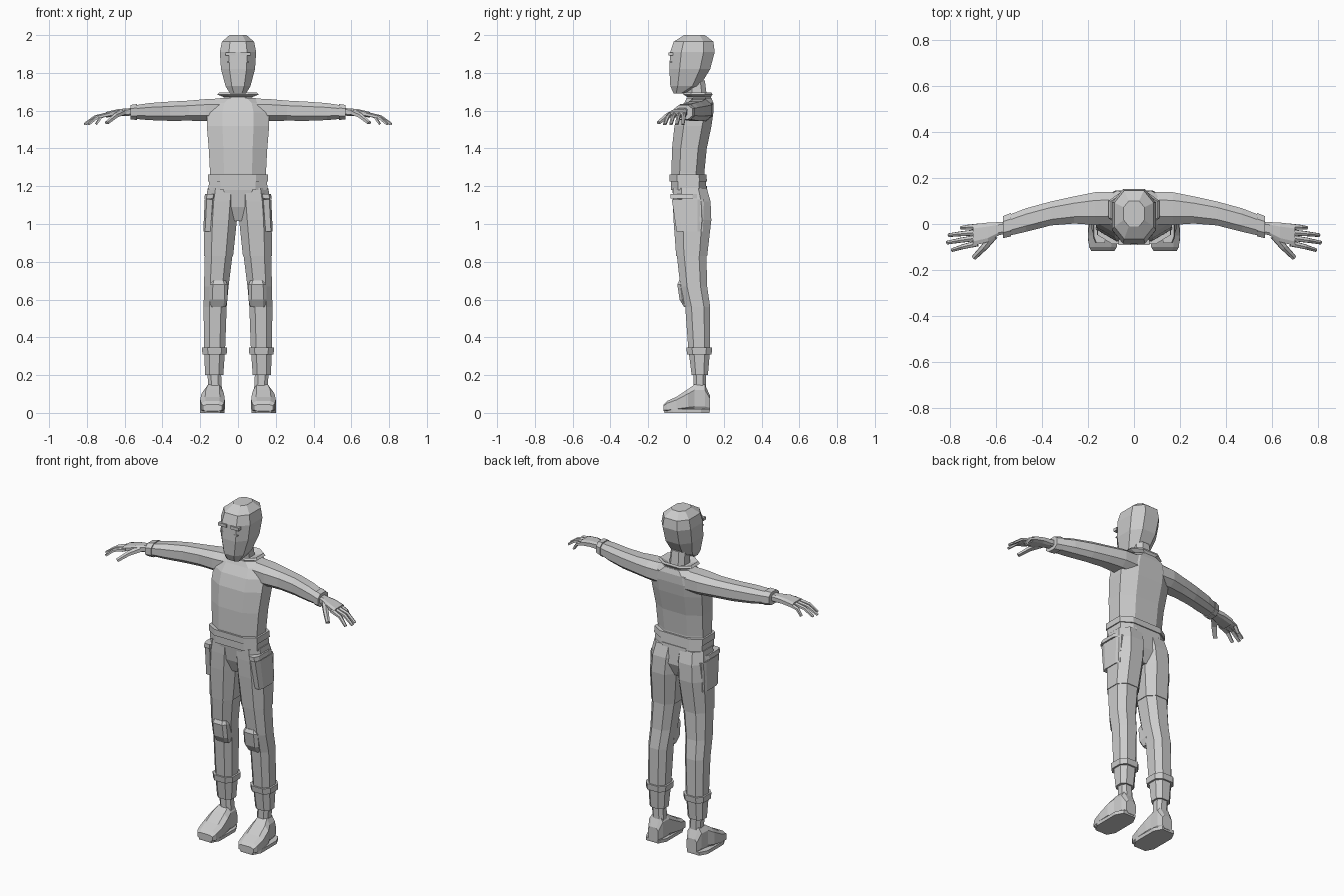
import bpy, bmesh
from mathutils import Matrix, Vector

if "Cube" in bpy.data.objects:
    bpy.data.objects.remove(bpy.data.objects["Cube"])

colour = (0.6, 0.6, 0.6, 1)
grey = bpy.data.materials.new("plain_grey")
grey.use_nodes = True
grey.diffuse_color = colour
grey.node_tree.nodes["Principled BSDF"].inputs["Base Color"].default_value = colour


def finish(name, bm, mirror):
    bmesh.ops.recalc_face_normals(bm, faces=bm.faces)
    mesh = bpy.data.meshes.new(name)
    bm.to_mesh(mesh)
    bm.free()
    mesh.materials.append(grey)
    part = bpy.data.objects.new(name, mesh)
    bpy.context.collection.objects.link(part)
    if mirror:
        modifier = part.modifiers.new("Mirror", "MIRROR")
        modifier.use_mirror_merge = False


def skin(name, rings, mirror):
    """Bridge rings of points into a closed tube."""
    bm = bmesh.new()
    loops = [[bm.verts.new(point) for point in ring] for ring in rings]
    count = len(loops[0])
    for lower, upper in zip(loops, loops[1:]):
        for i in range(count):
            j = (i + 1) % count
            bm.faces.new((lower[i], lower[j], upper[j], upper[i]))
    bm.faces.new(loops[0])
    bm.faces.new(loops[-1])
    finish(name, bm, mirror)


def loft(name, axis, profile, flat=0.5, mirror=False):
    """Loft eight-sided sections: position on the axis, centre, then half sizes."""
    corners = [(1, flat), (flat, 1), (-flat, 1), (-1, flat),
               (-1, -flat), (-flat, -1), (flat, -1), (1, -flat)]
    rings = []
    for place, u, v, half_u, half_v in profile:
        ring = []
        for a, b in corners:
            point = [u + a * half_u, v + b * half_v]
            point.insert("xyz".index(axis), place)
            ring.append(point)
        rings.append(ring)
    skin(name, rings, mirror)


def section_at(profile, place):
    """Interpolate a profile at any position along its axis."""
    for low, high in zip(profile, profile[1:]):
        if low[0] <= place <= high[0]:
            blend = (place - low[0]) / (high[0] - low[0])
            return [a + (b - a) * blend for a, b in zip(low, high)]


def band(name, axis, profile, start, end, grow, flat=0.5, mirror=False):
    """Wrap a slightly larger shell around one stretch of a lofted part."""
    inside = [s for s in profile if start < s[0] < end]
    stretch = [section_at(profile, start), *inside, section_at(profile, end)]
    shell = [(p, u, v, hu + grow, hv + grow) for p, u, v, hu, hv in stretch]
    loft(name, axis, shell, flat, mirror)


def box(name, centre, size):
    bm = bmesh.new()
    bmesh.ops.create_cube(bm, size=1, matrix=Matrix.LocRotScale(Vector(centre), None, Vector(size)))
    finish(name, bm, True)


def finger(name, joints, radius):
    """Tapered finger with a five-sided section through three joints."""
    root, middle, tip = (Vector(joint) for joint in joints)
    rings = []
    for point, along, thick in ((root, middle - root, radius),
                                (middle, tip - root, radius * 0.8),
                                (tip, tip - middle, radius * 0.6)):
        side = along.cross(Vector((0, 0, 1))).normalized()
        up = side.cross(along).normalized()
        rings.append([point + thick * (a * side + b * up)
                      for a, b in ((1, -.5), (.9, .5), (0, 1), (-.9, .5), (-1, -.5))])
    skin(name, rings, True)


# Head and face
head = [(1.69, 0, -.04, .042, .025), (1.73, 0, -.005, .066, .078), (1.82, 0, .02, .09, .108),
        (1.91, 0, .034, .096, .118), (1.965, 0, .04, .085, .105), (2, 0, .045, .045, .055)]
loft("head", "z", head)
box("brow", (.04, -.08, 1.9), (.053, .024, .018))
box("eye", (.043, -.08, 1.858), (.025, .016, .006))

# Neck and flared collar
loft("neck", "z", [(1.6, 0, .07, .055, .05), (1.76, 0, .05, .045, .05)])
loft("collar", "z", [(1.64, 0, .07, .085, .067), (1.672, 0, .07, .075, .062),
                     (1.685, 0, .063, .11, .077), (1.697, 0, .063, .1, .072),
                     (1.68, 0, .063, .06, .05)])

# Torso, pelvis and waist bands
torso = [(1.18, 0, .015, .152, .09), (1.27, 0, .01, .148, .087), (1.4, 0, .018, .155, .092),
         (1.52, 0, .037, .165, .098), (1.59, 0, .053, .165, .092), (1.64, 0, .068, .145, .077),
         (1.668, 0, .07, .09, .065)]
loft("torso", "z", torso)
band("belt", "z", torso, 1.225, 1.262, .01, .6)
band("jacket_hem", "z", torso, 1.18, 1.225, .004, .6)
loft("pelvis", "z", [(1.015, 0, .03, .04, .06), (1.09, 0, .03, .12, .09), (1.2, 0, .018, .153, .093)])

# Legs with thigh shells, pockets, knee pads and shin bands
leg = [(.2, .126, .073, .048, .043), (.34, .124, .07, .056, .058), (.56, .121, .062, .061, .066),
       (.67, .115, .041, .065, .071), (.83, .103, .03, .073, .078), (1.02, .092, .034, .082, .096),
       (1.12, .085, .03, .083, .096), (1.19, .078, .02, .078, .086)]
loft("leg", "z", leg, mirror=True)
loft("ankle", "z", [(.1, .12, .073, .036, .034), (.22, .126, .073, .036, .034)], mirror=True)
band("thigh", "z", leg, .83, 1.19, .004, mirror=True)
band("shin_band", "z", leg, .31, .345, .01, .55, True)
loft("side_pocket", "z", [(.96, .16, .02, .024, .07), (1.13, .15, .01, .026, .085)], .6, True)
loft("pocket_flap", "z", [(1.135, .15, -.01, .029, .073), (1.16, .146, -.01, .028, .073)], .6, True)
loft("knee_pad", "z", [(.56, .105, .02, .04, .03), (.6, .103, .008, .048, .042),
                       (.68, .103, .002, .047, .048), (.7, .103, .007, .038, .043)], .65, True)

# Boots
loft("boot", "y", [(-.118, .135, .027, .05, .018), (-.1, .135, .033, .06, .03),
                   (-.05, .135, .045, .065, .04), (.01, .134, .065, .06, .06),
                   (.045, .129, .077, .049, .073), (.1, .127, .077, .045, .073),
                   (.128, .127, .05, .033, .04)], .6, True)
loft("boot_sole", "z", [(0, .136, .005, .064, .12), (.02, .135, .005, .065, .122)], .62, True)

# Arms with sleeve cuffs
arm = [(.08, .07, 1.603, .07, .062), (.17, .067, 1.603, .071, .058), (.26, .061, 1.6, .059, .053),
       (.36, .046, 1.597, .052, .051), (.47, .017, 1.595, .051, .045), (.57, -.014, 1.592, .043, .033)]
loft("sleeve", "x", arm, mirror=True)
band("sleeve_cuff", "x", arm, .535, .57, .005, mirror=True)

# Hands with a fan of fingers and a thumb
loft("palm", "x", [(.55, -.015, 1.595, .025, .02), (.59, -.021, 1.592, .029, .02),
                   (.635, -.036, 1.59, .042, .018), (.7, -.048, 1.578, .047, .015)], .6, True)
reach = {"little_finger": .75, "ring_finger": .805, "middle_finger": .812, "index_finger": .79}
for i, (name, tip_x) in enumerate(reach.items()):
    root_y = -.012 - .024 * i
    knuckle_x = .35 + tip_x / 2
    finger(name, [(.68, root_y, 1.58), (knuckle_x, root_y * 1.18, 1.565),
                  (tip_x, root_y * 1.35, 1.527)], .0135)
finger("thumb", [(.61, -.05, 1.59), (.65, -.1, 1.572), (.695, -.146, 1.535)], .019)
